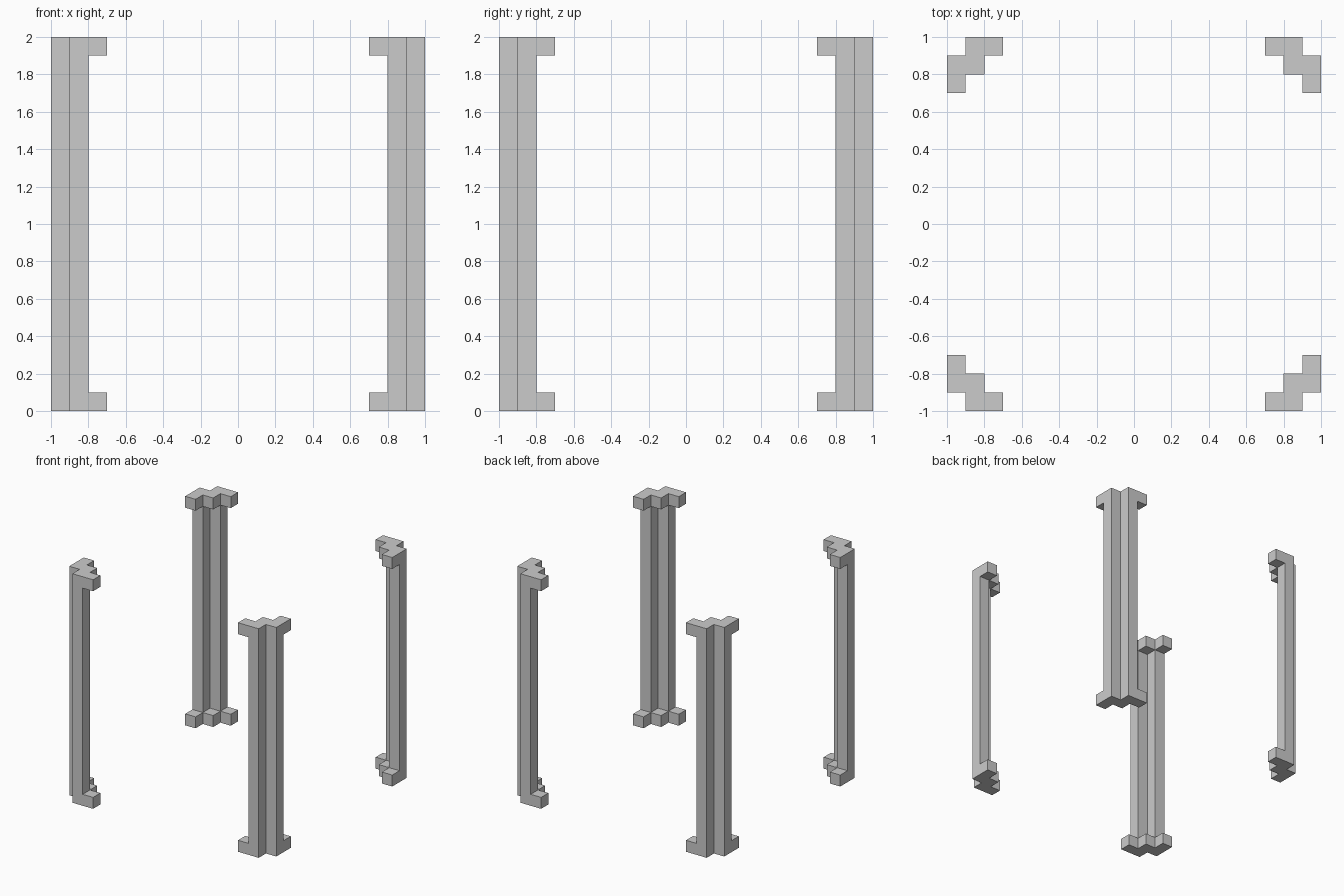
import bpy, bmesh
from mathutils import Vector

if "Cube" in bpy.data.objects:
    bpy.data.objects.remove(bpy.data.objects["Cube"])

# Stepped corner cells, counted inward from the outer corner (0.1 grid)
POST = {(1, 0), (0, 1)}                       # full-height cells
FOOT = POST | {(2, 0), (0, 2), (1, 1)}        # wider end blocks
LEVELS = [0.0, 0.1, 1.9, 2.0]
STEP = 0.1

CELLS = {(a, b, k) for k, plan in enumerate((FOOT, POST, FOOT)) for a, b in plan}


def corner_post(name, sx, sy):
    """Closed outer skin of one corner post, mirrored by sx and sy."""
    bm = bmesh.new()
    for cell in CELLS:
        for axis in range(3):
            for side in (0, 1):
                near = list(cell)
                near[axis] += 1 if side else -1
                if tuple(near) in CELLS:
                    continue
                u, v = (axis + 1) % 3, (axis + 2) % 3
                corners = []
                for du, dv in ((0, 0), (1, 0), (1, 1), (0, 1)):
                    p = list(cell)
                    p[axis] += side
                    p[u] += du
                    p[v] += dv
                    corners.append(Vector((sx * (1 - p[0] * STEP),
                                           sy * (1 - p[1] * STEP),
                                           LEVELS[p[2]])))
                # keep faces pointing outward after mirroring
                if (side == 0) != (sx * sy < 0):
                    corners.reverse()
                bm.faces.new([bm.verts.new(c) for c in corners])
    # Weld and merge flat regions
    bmesh.ops.remove_doubles(bm, verts=bm.verts, dist=0.001)
    bmesh.ops.dissolve_limit(bm, angle_limit=0.01, verts=bm.verts, edges=bm.edges)
    mesh = bpy.data.meshes.new(name)
    bm.to_mesh(mesh)
    bm.free()
    bpy.context.collection.objects.link(bpy.data.objects.new(name, mesh))


# Four mirrored corner posts
for y_name, sy in (("front", -1), ("back", 1)):
    for x_name, sx in (("left", -1), ("right", 1)):
        corner_post(f"{y_name}_{x_name}_post", sx, sy)
